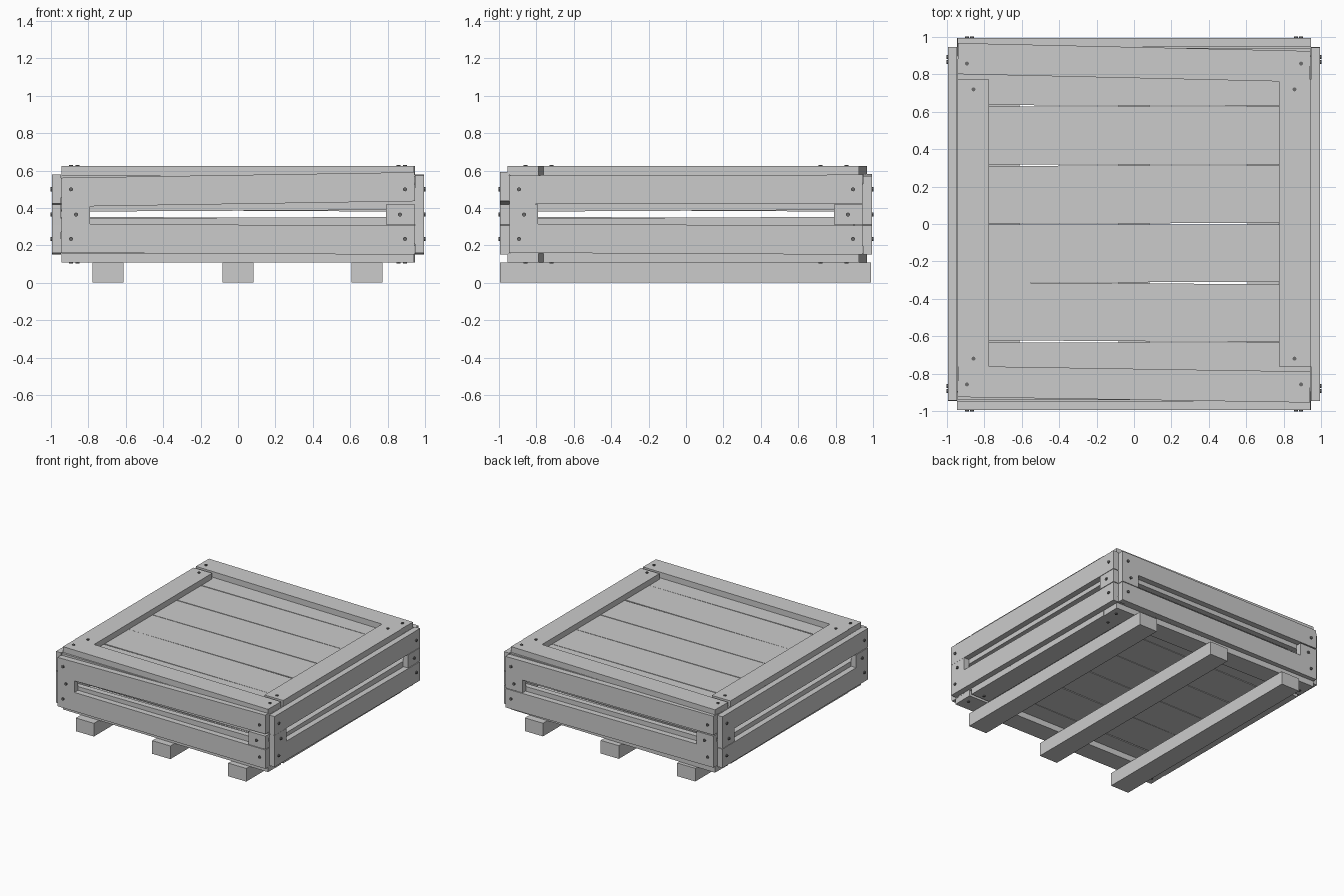
import bpy
import bmesh
from math import radians, pi
from mathutils import Matrix, Vector

old = bpy.data.objects.get("Cube")
if old:
    bpy.data.objects.remove(old, do_unlink=True)


def material(name, value):
    mat = bpy.data.materials.new(name)
    mat.use_nodes = True
    colour = (value, value, value, 1)
    mat.diffuse_color = colour
    mat.node_tree.nodes["Principled BSDF"].inputs["Base Color"].default_value = colour
    return mat


WOOD = material("light grey wood", 0.6)
STEEL = material("dark grey nail", 0.15)
T = 0.047  # plank thickness


def add_object(name, bm, mat, matrix):
    mesh = bpy.data.meshes.new(name)
    bm.to_mesh(mesh)
    bm.free()
    mesh.materials.append(mat)
    obj = bpy.data.objects.new(name, mesh)
    obj.matrix_world = matrix
    bpy.context.collection.objects.link(obj)


def plank(name, centre, size, tilt=0, axis="Z", frame=Matrix()):
    bm = bmesh.new()
    bmesh.ops.create_cube(bm, size=1, matrix=Matrix.Diagonal((*size, 1)))
    place = Matrix.Translation(centre) @ Matrix.Rotation(radians(tilt), 4, axis)
    add_object(name, bm, WOOD, frame @ place)


def nail(name, centre, direction, frame=Matrix()):
    bm = bmesh.new()
    bmesh.ops.create_cone(bm, cap_ends=True, segments=8, radius1=0.011,
                          radius2=0.011, depth=0.016)
    turn = Vector(direction).to_track_quat("Z", "Y").to_matrix().to_4x4()
    add_object(name, bm, STEEL, frame @ Matrix.Translation(centre) @ turn)


# Skids along the underside
for side, x in (("right", -0.695), ("middle", 0), ("left", 0.69)):
    plank(side + "_skid", (x, -0.003, 0.055), (0.165, 1.985, 0.108))

# Walls: two inner boards, two outer rails, corner blocks and nails
walls = (("front", 0.9, -0.3, 0.945), ("left", 0.1, -0.3, 0.897),
         ("back", 0.4, 0.3, 0.945), ("right", 0.2, 0.2, 0.897))
for k, (wall, upper_tilt, lower_tilt, half) in enumerate(walls):
    turn = Matrix.Rotation(k * pi / 2, 4, "Z")
    inner_y, rail_y, nail_y = -0.922, -0.97, -0.995
    for level, z, tilt, inner_z in (("lower", 0.233, lower_tilt, 0.275),
                                    ("upper", 0.499, upper_tilt, 0.459)):
        plank(f"{wall}_{level}_inner_board", (0, inner_y, inner_z),
              (2 * half, T, 0.147), -0.3, "Y", turn)
        plank(f"{wall}_{level}_rail", (0, rail_y, z),
              (1.89, T, 0.155), -tilt, "Y", turn)
    for s, side in ((-1, "a"), (1, "b")):
        plank(f"{wall}_corner_block_{side}", (s * 0.868, rail_y, 0.365),
              (0.154, T, 0.108), 0, "Y", turn)
        for u, z in ((0.893, 0.235), (0.866, 0.365), (0.893, 0.5)):
            nail(f"{wall}_nail", (s * u, nail_y, z), (0, -1, 0), turn)

# Lid and floor: six boards each, framed on the outer face
board_tilts = (0, -0.35, 0.05, 0.15, 0, -0.15)
for deck, board_z, frame_z, out in (("lid", 0.553, 0.601, 1),
                                    ("floor", 0.18, 0.132, -1)):
    for i, tilt in enumerate(board_tilts):
        plank(f"{deck}_board", (0, -0.787 + i * 0.315, board_z),
              (1.885, 0.309, T), tilt)
    for edge, y, tilt in (("front", -0.857, -0.9), ("back", 0.863, -1.3)):
        plank(f"{deck}_{edge}_frame", (0, y, frame_z), (1.885, 0.166, T), tilt)
    for s, edge in ((-1, "right"), (1, "left")):
        plank(f"{deck}_{edge}_frame", (s * 0.86, 0.005, frame_z),
              (0.17, 1.535, T))
        for t in (-1, 1):
            for x, y in ((0.893, 0.858), (0.858, 0.72)):
                nail(f"{deck}_nail", (s * x, t * y, frame_z + out * 0.022),
                     (0, 0, out))
